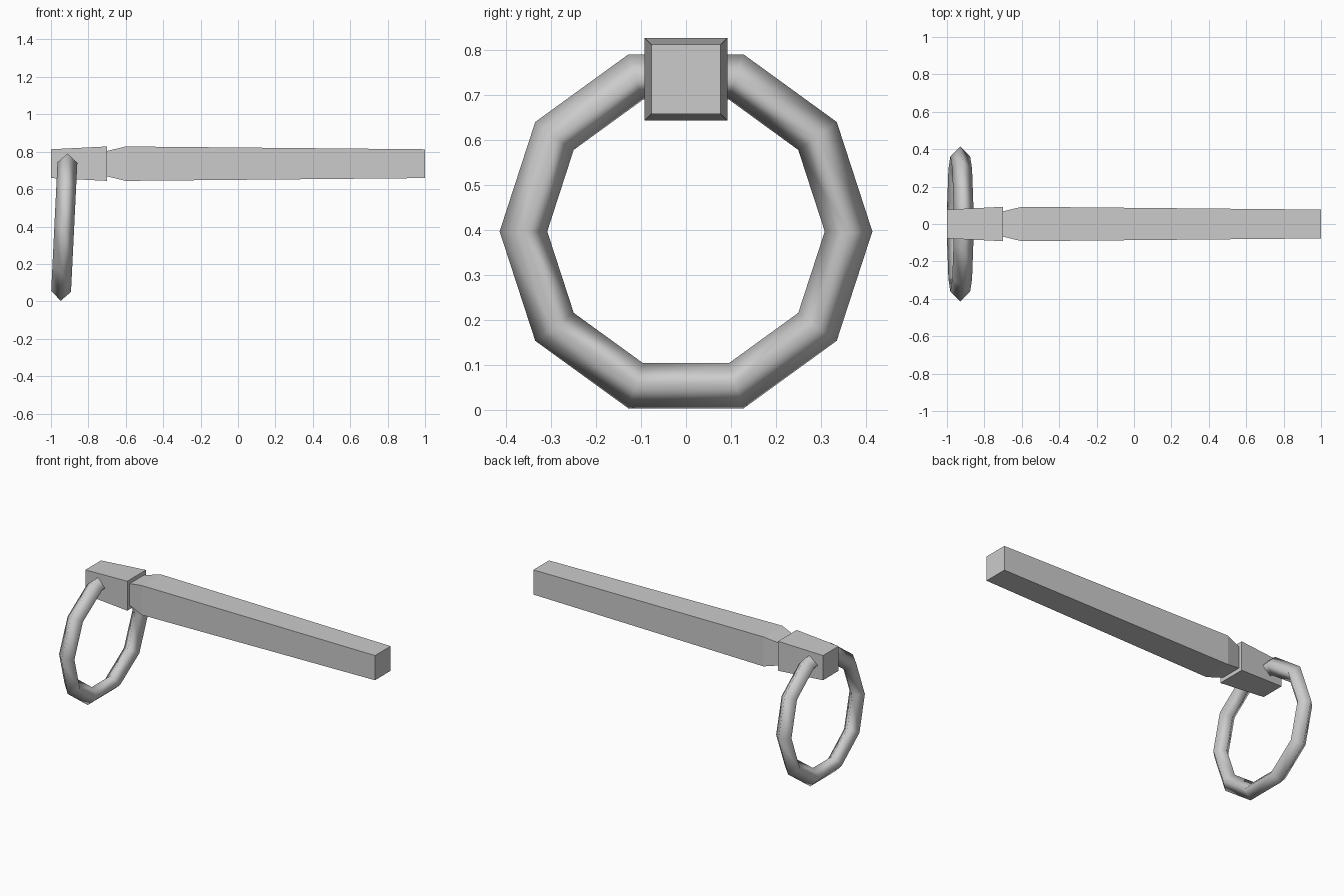
import bpy, bmesh
from math import radians
from mathutils import Matrix

if "Cube" in bpy.data.objects:
    bpy.data.objects.remove(bpy.data.objects["Cube"])


def square_bar(name, profile, z):
    """Loft square sections along x; profile = (x, half width) pairs."""
    bm = bmesh.new()
    rings = [[bm.verts.new((x, sy * h, z + sz * h))
              for sy, sz in ((-1, -1), (1, -1), (1, 1), (-1, 1))]
             for x, h in profile]
    for a, b in zip(rings, rings[1:]):
        for i in range(4):
            j = (i + 1) % 4
            bm.faces.new((a[i], a[j], b[j], b[i]))
    bm.faces.new(rings[0])
    bm.faces.new(rings[-1])
    bmesh.ops.recalc_face_normals(bm, faces=bm.faces)
    mesh = bpy.data.meshes.new(name)
    bm.to_mesh(mesh)
    bm.free()
    obj = bpy.data.objects.new(name, mesh)
    bpy.context.collection.objects.link(obj)
    return obj


# Tapered bar with flared head, stepped neck and long shaft
square_bar("bar", [(-1, 0.077), (-0.7, 0.092), (-0.7, 0.068),
                   (-0.6, 0.092), (1, 0.077)], 0.736)

# Ten-sided hanging ring with a diamond section, slightly tilted
bpy.ops.mesh.primitive_torus_add(major_segments=10, minor_segments=4,
                                 major_radius=0.362, minor_radius=0.053)
ring = bpy.context.object
ring.name = "hanging_ring"
ring.data.transform(Matrix.Rotation(radians(90), 4, 'Z'))
ring.rotation_euler = (0, radians(92.8), 0)
ring.location = (-0.929, 0, 0.397)
bpy.ops.object.shade_smooth()
